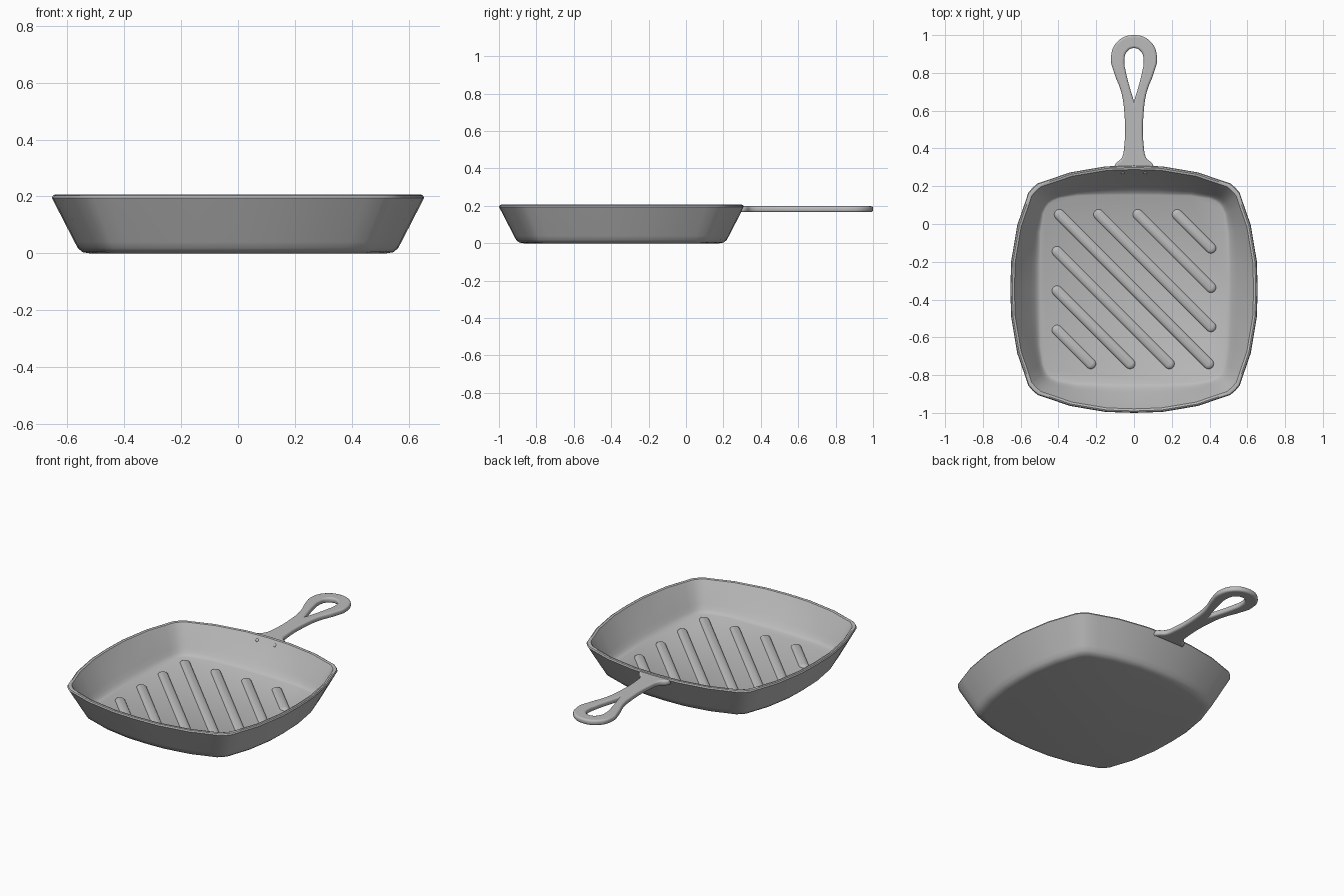
import bpy, bmesh, math
from mathutils import Vector

if "Cube" in bpy.data.objects:
    bpy.data.objects.remove(bpy.data.objects["Cube"], do_unlink=True)

iron = bpy.data.materials.new("cast iron grey")
iron.use_nodes = True
iron.diffuse_color = (0.5, 0.5, 0.5, 1)
iron.node_tree.nodes["Principled BSDF"].inputs["Base Color"].default_value = (0.5, 0.5, 0.5, 1)

PAN_Y = -0.345
FLOOR_Z = 0.035


def select_only(ob):
    bpy.ops.object.select_all(action='DESELECT')
    ob.select_set(True)
    bpy.context.view_layer.objects.active = ob


def finish(name, bm, angle=35):
    bmesh.ops.recalc_face_normals(bm, faces=bm.faces)
    me = bpy.data.meshes.new(name)
    bm.to_mesh(me)
    bm.free()
    me.materials.append(iron)
    ob = bpy.data.objects.new(name, me)
    bpy.context.collection.objects.link(ob)
    select_only(ob)
    bpy.ops.object.shade_smooth_by_angle(angle=math.radians(angle))
    return ob


def full_outline(octant):
    """Mirror an eighth of the outline about the diagonal, then turn it four times."""
    quarter = octant + [(y, x) for x, y in reversed(octant[1:-1])]
    pts = []
    for _ in range(4):
        pts += [Vector(p) for p in quarter]
        quarter = [(-y, x) for x, y in quarter]
    return pts


# Bowed rim outline and squarer floor outline, one eighth of each
rim = full_outline([(0.655, 0), (0.65, 0.15), (0.618, 0.34), (0.58, 0.45),
                    (0.56, 0.51), (0.537, 0.537)])
floor = full_outline([(0.5, 0), (0.5, 0.13), (0.497, 0.3), (0.482, 0.4),
                      (0.468, 0.432), (0.453, 0.453)])

# The pan shell: outer wall, lip, inner wall (height, rim scale, blend to rim)
levels = [(0, 0.8, 1), (0.004, 0.835, 1), (0.018, 0.86, 1), (0.04, 0.878, 1),
          (0.195, 1, 1), (0.203, 0.994, 1), (0.206, 0.984, 1), (0.203, 0.967, 1),
          (0.193, 0.958, 1), (0.08, 0.958, 0.36), (0.055, 0.958, 0.2),
          (0.041, 0.958, 0.08), (FLOOR_Z, 0.958, -0.03)]
bm = bmesh.new()
rings = []
for z, scale, blend in levels:
    ring = []
    for f, r in zip(floor, rim):
        p = f.lerp(r * scale, blend)
        ring.append(bm.verts.new((p.x, p.y + PAN_Y, z)))
    rings.append(ring)
n = len(rim)
for a, b in zip(rings, rings[1:]):
    for i in range(n):
        j = (i + 1) % n
        bm.faces.new((a[i], a[j], b[j], b[i]))
bm.faces.new(rings[0])
bm.faces.new(rings[-1])
finish("pan", bm)


# Rounded diagonal ridges on the floor
def ridge(name, start, end, radius=0.028, height=0.016, steps=6):
    a, b = Vector(start), Vector(end)
    along = (b - a).normalized()
    side = Vector((-along.y, along.x))
    bm = bmesh.new()
    loops = []
    for k in range(steps):
        t = k / steps * math.pi / 2
        r, z = radius * math.cos(t), FLOOR_Z - 0.002 + height * math.sin(t)
        loop = []
        for centre, turn in ((a, math.pi / 2), (b, -math.pi / 2)):
            for i in range(9):
                ang = turn + math.pi * i / 8
                p = centre + along * (r * math.cos(ang)) + side * (r * math.sin(ang))
                loop.append(bm.verts.new((p.x, p.y + PAN_Y, z)))
        loops.append(loop)
    for lo, hi in zip(loops, loops[1:]):
        for i in range(len(lo)):
            j = (i + 1) % len(lo)
            bm.faces.new((lo[i], lo[j], hi[j], hi[i]))
    bm.faces.new(loops[-1])
    finish(name, bm, 60)


REACH = 0.395
for k in range(4):
    shift = 0.208 * k
    start, end = (shift - REACH, REACH), (REACH + 0.012, shift - REACH - 0.012 * (k > 0))
    if k == 0:
        end = (REACH, -REACH)
    ridge(f"ridge_upper_{k}", start, end)
    if k:
        ridge(f"ridge_lower_{k}", (-end[0], -end[1]), (-start[0], -start[1]))

# Handle: flared root, slim neck and looped end with a teardrop hole
cu = bpy.data.curves.new("handle", 'CURVE')
cu.dimensions = '2D'
cu.fill_mode = 'BOTH'
cu.resolution_u = 6
cu.bevel_depth = 0.011
cu.bevel_resolution = 2
cu.extrude = 0.005
cu.offset = -0.011


def closed_spline(points, sharp):
    sp = cu.splines.new('BEZIER')
    sp.bezier_points.add(len(points) - 1)
    for i, (bp, (x, y)) in enumerate(zip(sp.bezier_points, points)):
        bp.co = (x, y, 0)
        bp.handle_left_type = bp.handle_right_type = 'VECTOR' if i in sharp else 'AUTO'
    sp.use_cyclic_u = True


right_side = [(0.105, 0.295), (0.1, 0.315), (0.065, 0.35), (0.052, 0.41), (0.052, 0.6),
              (0.068, 0.7), (0.105, 0.8), (0.122, 0.88), (0.088, 0.965)]
mirrored = [(-x, y) for x, y in reversed(right_side)]
closed_spline(right_side + [(0, 1.0)] + mirrored, {0, len(right_side) * 2})
hole = [(0.02, 0.715), (0.042, 0.8), (0.051, 0.865), (0.037, 0.913)]
closed_spline([(0, 0.65)] + hole + [(0, 0.931)] + [(-x, y) for x, y in reversed(hole)], {0})

handle = bpy.data.objects.new("handle", cu)
handle.location.z = 0.182
bpy.context.collection.objects.link(handle)
cu.materials.append(iron)
select_only(handle)
bpy.ops.object.convert(target='MESH')
bpy.ops.object.shade_smooth_by_angle(angle=math.radians(40))

# Two small nubs where the handle meets the inner wall
for side, name in ((-1, "right_nub"), (1, "left_nub")):
    bm = bmesh.new()
    bmesh.ops.create_uvsphere(bm, u_segments=10, v_segments=6, radius=0.012)
    bmesh.ops.translate(bm, verts=bm.verts, vec=(side * 0.06, 0.276, 0.175))
    finish(name, bm, 60)
